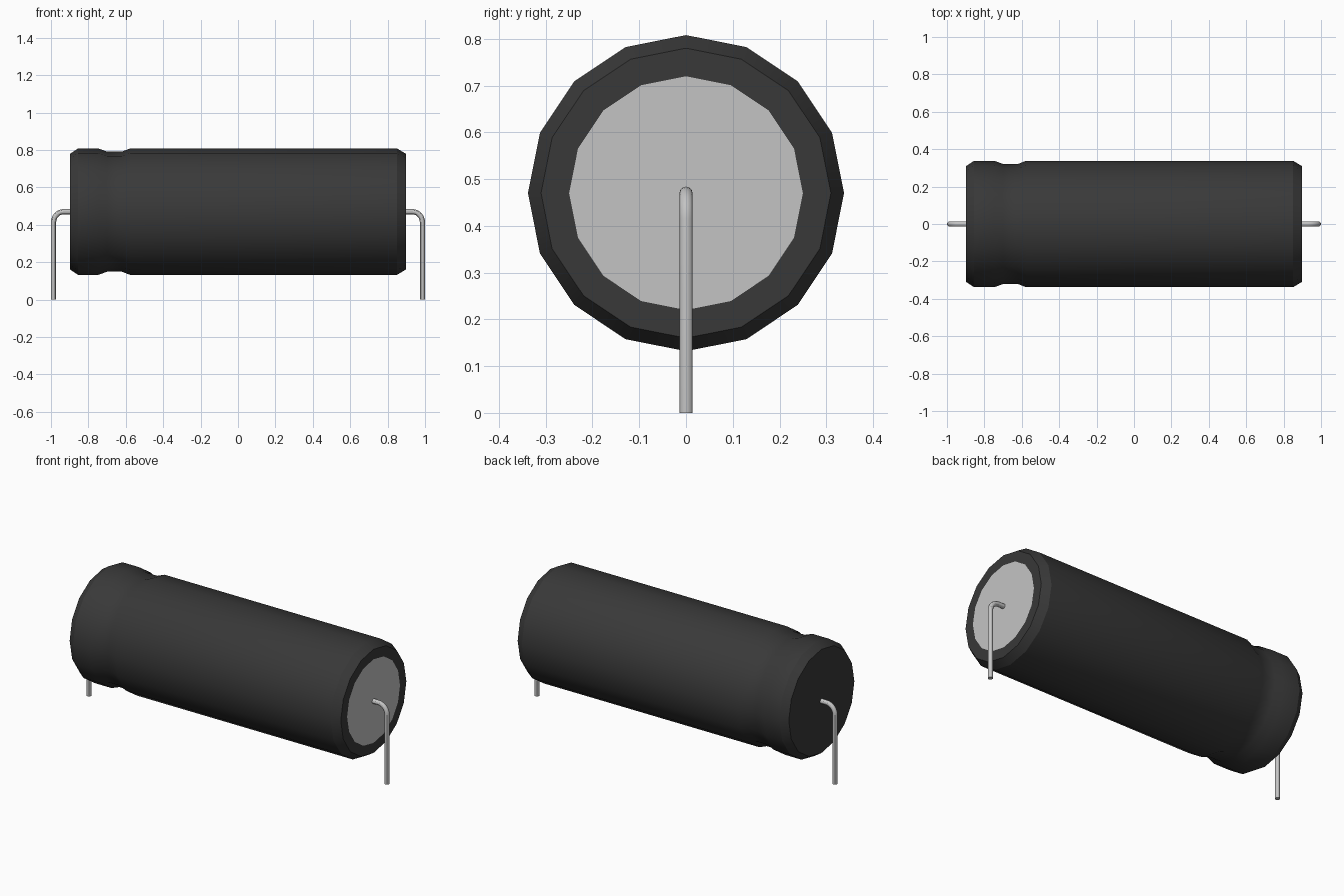
import bpy
import bmesh
import math

cube = bpy.data.objects.get("Cube")
if cube:
    bpy.data.objects.remove(cube, do_unlink=True)

SIDES = 16
AXIS_Z = 0.47


def make_material(name, grey):
    mat = bpy.data.materials.new(name)
    mat.use_nodes = True
    colour = (grey, grey, grey, 1.0)
    mat.diffuse_color = colour
    mat.node_tree.nodes["Principled BSDF"].inputs["Base Color"].default_value = colour
    return mat


def shade_smooth(obj):
    bpy.ops.object.select_all(action='DESELECT')
    obj.select_set(True)
    bpy.context.view_layer.objects.active = obj
    bpy.ops.object.shade_smooth_by_angle(angle=math.radians(30))


black = make_material("black sleeve", 0.04)
silver = make_material("silver metal", 0.55)

# Body: lathed sleeve with chamfered ends and a crimp groove (x, radius)
profile = [(-0.897, 0.31), (-0.855, 0.338), (-0.747, 0.338), (-0.70, 0.321),
           (-0.62, 0.321), (-0.577, 0.338), (0.85, 0.338), (0.897, 0.31),
           (0.897, 0.25)]
bm = bmesh.new()
rings = []
for x, r in profile:
    rings.append([bm.verts.new((x, r * math.sin(math.tau * i / SIDES),
                                AXIS_Z + r * math.cos(math.tau * i / SIDES)))
                  for i in range(SIDES)])
for a, b in zip(rings, rings[1:]):
    for i in range(SIDES):
        j = (i + 1) % SIDES
        bm.faces.new((a[i], a[j], b[j], b[i]))
bm.faces.new(rings[0])
bm.faces.new(rings[-1]).material_index = 1      # exposed metal end
bmesh.ops.recalc_face_normals(bm, faces=bm.faces)
mesh = bpy.data.meshes.new("body")
bm.to_mesh(mesh)
bm.free()
mesh.materials.append(black)
mesh.materials.append(silver)
body = bpy.data.objects.new("body", mesh)
bpy.context.collection.objects.link(body)
shade_smooth(body)

# Wire leads: out along the axis, round a bend, then straight down
WIRE, BEND, LEAD_X = 0.014, 0.055, 0.986
for name, side in (("left_lead", 1), ("right_lead", -1)):
    path = [(0.88, AXIS_Z)]
    for k in range(7):
        t = math.radians(90 - 15 * k)
        path.append((LEAD_X - BEND + BEND * math.cos(t),
                     AXIS_Z - BEND + BEND * math.sin(t)))
    path.append((LEAD_X, 0.0))
    curve = bpy.data.curves.new(name, 'CURVE')
    curve.dimensions = '3D'
    curve.bevel_depth = WIRE
    curve.bevel_resolution = 4
    curve.use_fill_caps = True
    spline = curve.splines.new('POLY')
    spline.points.add(len(path) - 1)
    for point, (x, z) in zip(spline.points, path):
        point.co = (side * x, 0.0, z, 1.0)
    curve.materials.append(silver)
    lead = bpy.data.objects.new(name, curve)
    bpy.context.collection.objects.link(lead)
    bpy.ops.object.select_all(action='DESELECT')
    lead.select_set(True)
    bpy.context.view_layer.objects.active = lead
    bpy.ops.object.convert(target='MESH')
    shade_smooth(bpy.context.view_layer.objects.active)
